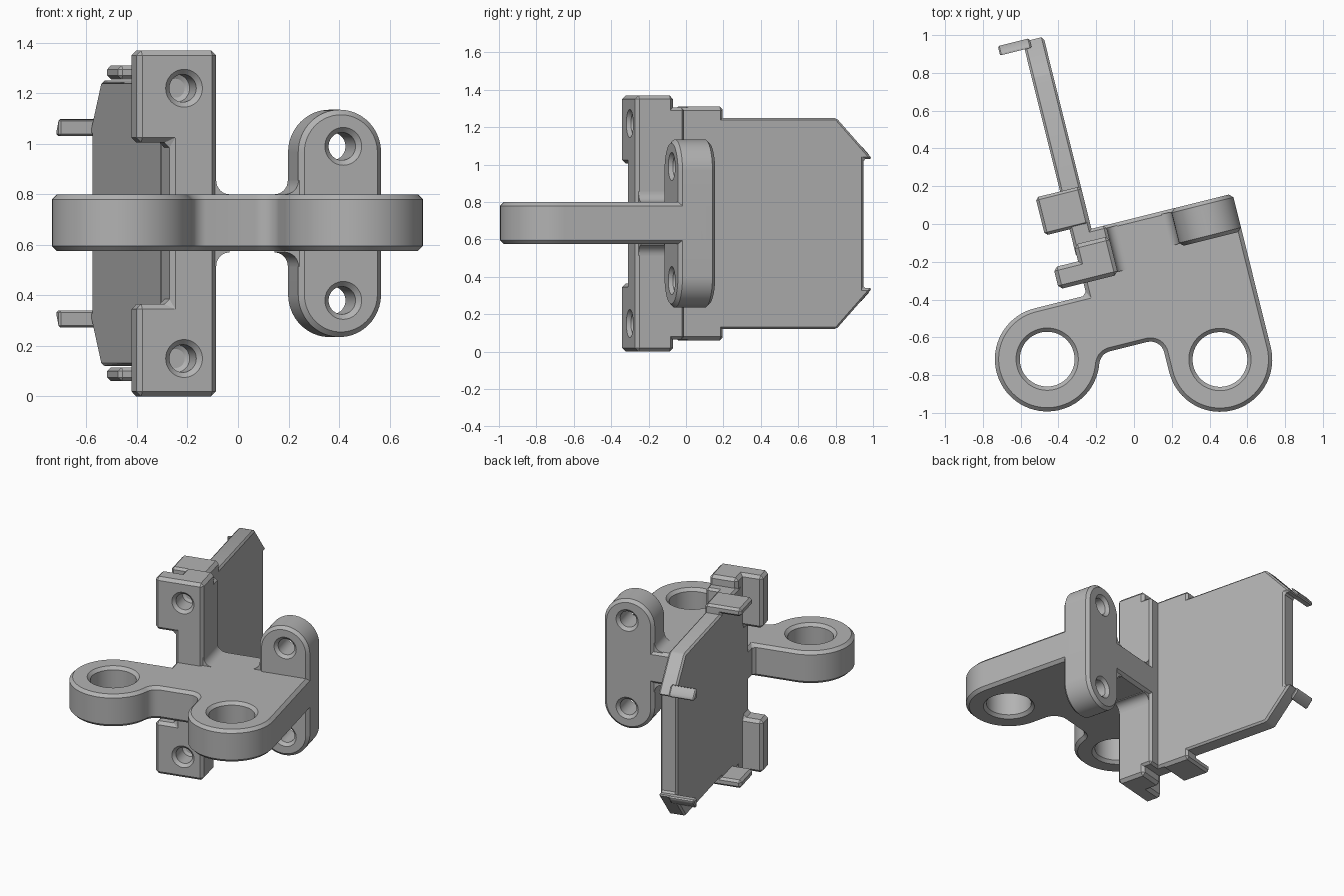
import bpy, bmesh, math

cube = bpy.data.objects.get("Cube")
if cube:
    bpy.data.objects.remove(cube, do_unlink=True)

TILT = math.radians(14)   # whole bracket is turned about z
MID = 0.685               # height of the mirror plane
parts, cutters = [], []

grey = bpy.data.materials.new("plain grey")
grey.use_nodes = True
grey.diffuse_color = (0.45, 0.45, 0.45, 1)
grey.node_tree.nodes["Principled BSDF"].inputs["Base Color"].default_value = (0.45, 0.45, 0.45, 1)


def arc(cx, cy, r, a0, a1, n):
    angles = [math.radians(a0 + (a1 - a0) * i / n) for i in range(n + 1)]
    return [(cx + r * math.cos(a), cy + r * math.sin(a)) for a in angles]


def flip(points):
    return [(a, 2 * MID - b) for a, b in reversed(points)]


def add_object(name, bm):
    bmesh.ops.recalc_face_normals(bm, faces=bm.faces)
    mesh = bpy.data.meshes.new(name)
    bm.to_mesh(mesh)
    bm.free()
    obj = bpy.data.objects.new(name, mesh)
    obj.rotation_euler.z = TILT
    bpy.context.collection.objects.link(obj)
    return obj


def prism(name, points, axis, lo, hi, bevel=0.02):
    """Extrude a profile along x, y or z and chamfer its edges."""
    place = {"x": lambda a, b, h: (h, a, b),
             "y": lambda a, b, h: (a, h, b),
             "z": lambda a, b, h: (a, b, h)}[axis]
    bm = bmesh.new()
    ends = [[bm.verts.new(place(a, b, h)) for a, b in points] for h in (lo, hi)]
    bm.faces.new(ends[0])
    bm.faces.new(ends[1])
    for i in range(len(points)):
        j = (i + 1) % len(points)
        bm.faces.new((ends[0][i], ends[0][j], ends[1][j], ends[1][i]))
    obj = add_object(name, bm)
    obj.data.materials.append(grey)
    if bevel:
        mod = obj.modifiers.new("chamfer", "BEVEL")
        mod.width = bevel
        mod.segments = 1
        mod.limit_method = "ANGLE"
        mod.angle_limit = math.radians(35)
        mod.use_clamp_overlap = False
    parts.append(obj)
    return obj


def box(name, x0, x1, y0, y1, z0, z1, bevel=0.02):
    return prism(name, [(x0, y0), (x1, y0), (x1, y1), (x0, y1)], "z", z0, z1, bevel)


def drill(targets, profile, axis, a, b, n=40):
    """Cut a turned hole; profile is (radius, position along the axis)."""
    bm = bmesh.new()
    rings = []
    for r, h in profile:
        pts = arc(a, b, r, 0, 360 - 360 / n, n - 1)
        rings.append([bm.verts.new((p, q, h) if axis == "z" else (p, h, q)) for p, q in pts])
    for low, high in zip(rings, rings[1:]):
        for i in range(n):
            j = (i + 1) % n
            bm.faces.new((low[i], low[j], high[j], high[i]))
    bm.faces.new(rings[0])
    bm.faces.new(rings[-1])
    cutter = add_object("hole_cutter", bm)
    cutter.hide_render = True
    cutters.append(cutter)
    for target in targets:
        mod = target.modifiers.new("hole", "BOOLEAN")
        mod.operation = "DIFFERENCE"
        mod.solver = "EXACT"
        mod.object = cutter


# Horizontal arm with two eyes
EYES = [(-0.619, -0.583), (0.268, -0.806)]
R, F, VALLEY = 0.277, 0.075, -0.623
BOTTOM, TOP = 0.575, 0.80
fx = EYES[0][0] + math.sqrt((R + F) ** 2 - (VALLEY - F - EYES[0][1]) ** 2)
touch = math.degrees(math.atan2(VALLEY - F - EYES[0][1], fx - EYES[0][0]))
outline = [(0.545, 0.03), (-0.335, 0.03), (-0.335, EYES[0][1] + R)]
outline += arc(*EYES[0], R, 90, 360 + touch, 48)
outline += arc(fx, VALLEY - F, F, 180 + touch, 90, 8)[1:]
outline += arc(EYES[1][0] - R - F, VALLEY - F, F, 90, 0, 8)
outline += arc(*EYES[1], R, 180, 360, 36)
arm = prism("eye_arm", outline, "z", BOTTOM, TOP)
for x, y in EYES:
    drill([arm], [(0.185, BOTTOM - 0.02), (0.145, BOTTOM + 0.02),
                  (0.145, TOP - 0.02), (0.185, TOP + 0.02)], "z", x, y, 64)

# Upright bar: notched front flange and stem behind it
half = [(-0.145, 1.37), (-0.47, 1.37), (-0.47, 1.005), (-0.335, 1.005)]
flange = prism("bar_flange", half + flip(half), "y", -0.24, -0.12)
stem = box("bar_stem", -0.335, -0.145, -0.20, -0.03, 0, 1.37)
box("bar_back", -0.335, -0.145, -0.1, 0.03, 0.065, 1.305, 0.015)
for z in (1.22, 2 * MID - 1.22):
    drill([flange, stem], [(0.095, -0.26), (0.055, -0.22), (0.055, -0.11), (0.003, -0.08)],
          "y", -0.28, z)

# Rounded lug with two through holes
LX, LR = 0.376, 0.169
lug_end = arc(LX, 1.135 - LR, LR, 0, 180, 32)
lug = prism("rounded_lug", lug_end + flip(lug_end), "y", -0.175, 0.03)
for z in (0.99, 2 * MID - 0.99):
    drill([lug, arm], [(0.095, -0.195), (0.055, -0.155), (0.055, 0.01), (0.095, 0.05)],
          "y", LX + 0.01, z)

# Concave fillets where the arm meets the bar and the lug
for name, x, side, y0, y1 in (("bar_fillet", -0.145, 1, -0.225, 0.015),
                              ("lug_fillet", LX - LR, -1, -0.16, 0.015)):
    r = 0.055
    curve = [(x + side * (a + r), TOP + b + r) for a, b in arc(0, 0, r, 270, 180, 8)]
    curve += [(x - side * 0.02, TOP + r), (x - side * 0.02, TOP - 0.02), (x + side * r, TOP - 0.02)]
    prism(name + "_upper", curve, "y", y0, y1, 0)
    prism(name + "_lower", flip(curve), "y", y0, y1, 0)

# Thin panel with cut corners, and its taller neck
edge = [(1.036, 1.03), (1.086, 1.03), (0.887, 1.25), (0.0, 1.25)]
prism("panel", edge + flip(edge), "x", -0.338, -0.225, 0.012)
box("panel_neck", -0.338, -0.225, -0.1, 0.262, 0.065, 1.305, 0.015)

# Clips and end hooks, above and below
clip = [(0.055, 1.255), (0.262, 1.255), (0.262, 1.31), (0.055, 1.31)]
hook = [(1.038, 1.03), (1.088, 1.03), (1.088, 1.05), (1.045, 1.098), (1.038, 1.098)]
for label, shape in (("upper", lambda p: p), ("lower", flip)):
    prism(label + "_clip", shape(clip), "x", -0.472, -0.23, 0.015)
    prism(label + "_hook", shape(hook), "x", -0.472, -0.30, 0.008)

# Bake modifiers, drop the cutters, smooth the round faces
bpy.context.view_layer.update()
graph = bpy.context.evaluated_depsgraph_get()
baked = [bpy.data.meshes.new_from_object(p.evaluated_get(graph)) for p in parts]
for part, mesh in zip(parts, baked):
    part.modifiers.clear()
    part.data = mesh
for cutter in cutters:
    bpy.data.objects.remove(cutter, do_unlink=True)
bpy.ops.object.select_all(action="DESELECT")
for part in parts:
    part.select_set(True)
bpy.context.view_layer.objects.active = parts[0]
bpy.ops.object.shade_smooth_by_angle(angle=math.radians(25))
